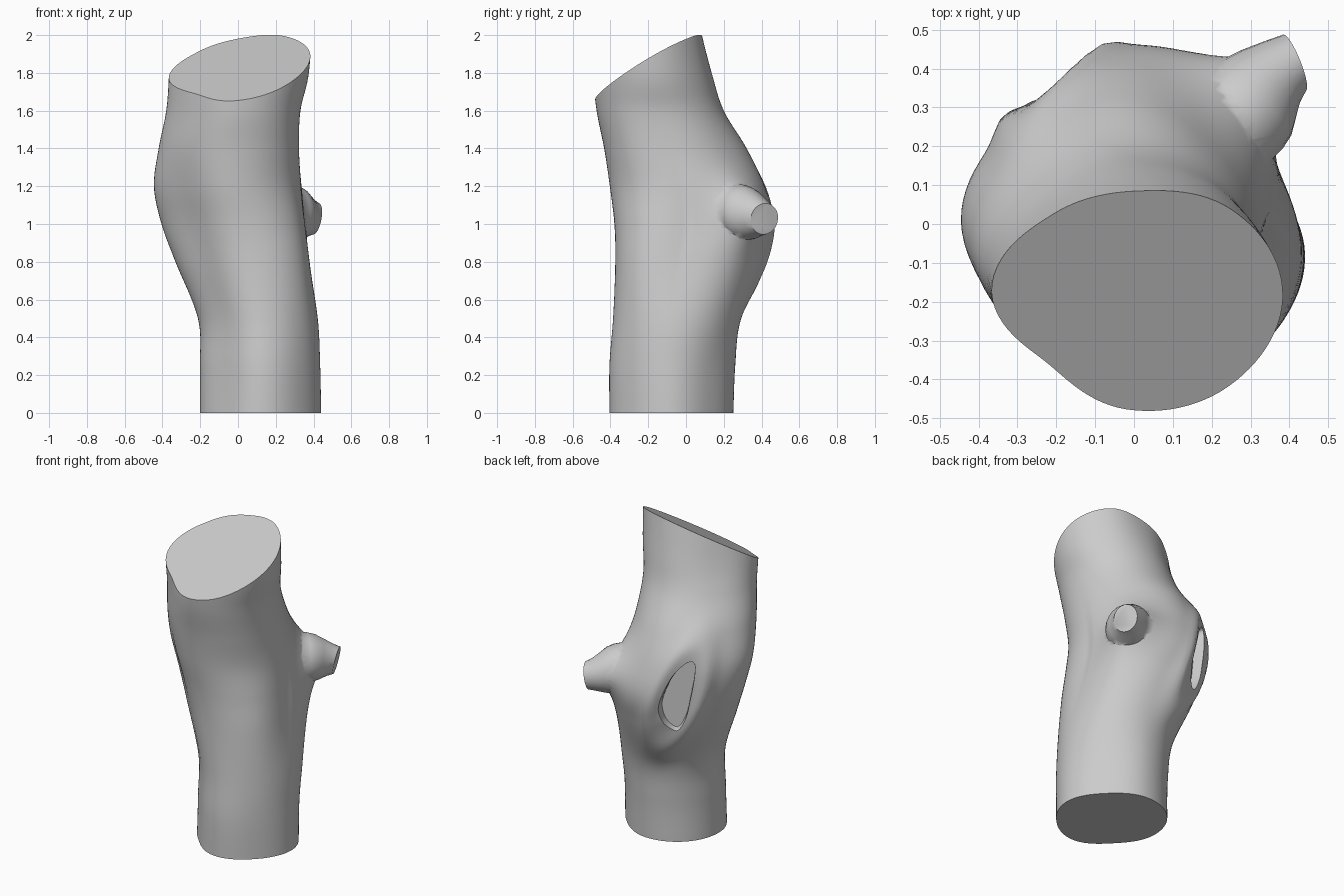
import bpy, bmesh, math
from mathutils import Vector

if "Cube" in bpy.data.objects:
    bpy.data.objects.remove(bpy.data.objects["Cube"])

# Trunk sections: z, centre x, centre y, then radius every 45 degrees from +x
SECTIONS = [
    (0.00, .12, -.075, .32, .295, .325, .335, .32, .29, .33, .315),
    (0.25, .12, -.07, .315, .30, .33, .335, .32, .285, .335, .32),
    (0.50, .105, -.05, .317, .325, .34, .34, .315, .285, .335, .335),
    (0.80, .035, .00, .34, .375, .405, .375, .365, .315, .37, .40),
    (1.00, -.01, .03, .355, .37, .422, .37, .395, .34, .405, .43),
    (1.20, -.05, .01, .38, .36, .40, .36, .395, .345, .41, .43),
    (1.40, -.05, -.05, .37, .35, .37, .345, .37, .335, .38, .41),
    (1.60, -.025, -.13, .355, .34, .33, .325, .355, .30, .34, .37),
    (1.80, .00, -.18, .375, .345, .315, .315, .365, .285, .31, .35),
    (2.15, .01, -.22, .39, .34, .26, .29, .36, .28, .29, .345),
]
SIDES, STEPS = 96, 9
FACING = math.radians(117)
OUT = Vector((math.cos(FACING), math.sin(FACING), 0))    # way the knot hollow faces
SIDE = Vector((-math.sin(FACING), math.cos(FACING), 0))  # across the hollow


def catmull(a, b, c, d, t):
    return b + .5 * t * (c - a + t * (2*a - 5*b + 4*c - d + t * (3*(b - c) + d - a)))


def section_at(i, t):
    n = len(SECTIONS) - 1
    rows = [SECTIONS[min(max(i + k, 0), n)] for k in (-1, 0, 1, 2)]
    return [catmull(*v, t) for v in zip(*rows)]


def surface_point(sec, ang):
    z, cx, cy, *r = sec
    f = ang / (math.pi / 4)
    k = int(f)
    rad = catmull(*[r[(k + j) % 8] for j in (-1, 0, 1, 2)], f - k)
    # flared foot of the branch
    q = math.hypot((ang - math.radians(44)) / .33, (z - 1.06) / .14)
    rad += .18 * math.exp(-q ** 1.3)
    # raised, rounded lip around the hollow
    p = Vector((cx + rad * math.cos(ang), cy + rad * math.sin(ang), z))
    d = p.dot(OUT)
    if d > 0:
        u = p.dot(SIDE) - (.0 + .3 * (z - 1.0))
        q = math.hypot(u / .10, (z - 1.0) / .24)
        lift = .03 * math.exp(-((q - 1.45) / .45) ** 2)
        if q < 2.2 and d + lift > .40:       # keep the lip fairly flat
            lift -= .6 * (d + lift - .40) * (1 - q / 2.2)
        p += OUT * lift
    return p


def loft(name, rings):
    bm = bmesh.new()
    vs = [[bm.verts.new(p) for p in ring] for ring in rings]
    n = len(vs[0])
    for a, b in zip(vs, vs[1:]):
        for i in range(n):
            bm.faces.new((a[i], a[(i + 1) % n], b[(i + 1) % n], b[i]))
    bm.faces.new(vs[0][::-1])
    bm.faces.new(vs[-1])
    bmesh.ops.recalc_face_normals(bm, faces=bm.faces)
    return bm, name


def to_object(bm, name):
    me = bpy.data.meshes.new(name)
    bm.to_mesh(me)
    bm.free()
    ob = bpy.data.objects.new(name, me)
    bpy.context.collection.objects.link(ob)
    return ob


def boolean(ob, other, op):
    m = ob.modifiers.new(op.lower(), 'BOOLEAN')
    m.operation, m.object, m.solver = op, other, 'EXACT'
    bpy.context.view_layer.objects.active = ob
    bpy.ops.object.modifier_apply(modifier=m.name)
    bpy.data.objects.remove(other)


# Trunk, with its top sawn off at a slant
rings = []
for i in range(len(SECTIONS) - 1):
    for s in range(STEPS + (i == len(SECTIONS) - 2)):
        sec = section_at(i, s / STEPS)
        rings.append([surface_point(sec, 2 * math.pi * k / SIDES) for k in range(SIDES)])
bm, name = loft("log_trunk", rings)
cut = bmesh.ops.bisect_plane(bm, geom=bm.verts[:] + bm.edges[:] + bm.faces[:],
                             plane_co=(0, 0, 1.932), plane_no=(-.16, -.58, 1),
                             clear_outer=True)
bmesh.ops.edgeloop_fill(bm, edges=[e for e in cut["geom_cut"]
                                   if isinstance(e, bmesh.types.BMEdge)])
bmesh.ops.recalc_face_normals(bm, faces=bm.faces)
trunk = to_object(bm, name)

# Branch stub: tapering tube that bends towards +x, with a flat, slightly drooping end
STUB = [(.25, .26, 1.065, .14, 45), (.285, .295, 1.06, .14, 45), (.315, .325, 1.053, .132, 43),
        (.345, .357, 1.042, .114, 38), (.38, .39, 1.033, .092, 30), (.413, .415, 1.027, .078, 22)]
rings = []
for i, (x, y, z, r, deg) in enumerate(STUB):
    a = math.radians(deg)
    across = Vector((-math.sin(a), math.cos(a), 0))
    up = Vector((math.cos(a) * .04 * i, math.sin(a) * .04 * i, 1.06))
    rings.append([Vector((x, y, z)) + r * (across * math.cos(t) + up * math.sin(t))
                  for t in (2 * math.pi * k / 24 for k in range(24))])
boolean(trunk, to_object(*loft("branch_stub", rings)), 'UNION')

# Knot hollow: teardrop pocket with a flat floor
DROP = [(-.015, .80), (-.07, .85), (-.095, .93), (-.085, 1.0), (-.05, 1.09), (-.005, 1.17),
        (.055, 1.23), (.09, 1.24), (.105, 1.21), (.095, 1.11), (.075, 1.0), (.055, .90), (.02, .82)]
n = len(DROP)
smooth = [[catmull(*[DROP[(i + k) % n][c] for k in (-1, 0, 1, 2)], t / 3) for c in (0, 1)]
          for i in range(n) for t in range(3)]
rings = []
for depth, grow in ((.34, .98), (.38, 1.02), (.42, 1.10), (.7, 1.8)):
    rings.append([OUT * depth + SIDE * u * grow
                  + Vector((0, 0, 1.0 + (z - 1.0) * grow)) for u, z in smooth])
cutter = to_object(*loft("hollow_cutter", rings))
cutter.hide_render = True
boolean(trunk, cutter, 'DIFFERENCE')

# Smooth bark, crisp saw cuts
bpy.ops.object.select_all(action='DESELECT')
trunk.select_set(True)
bpy.context.view_layer.objects.active = trunk
bpy.ops.object.shade_smooth_by_angle(angle=math.radians(50))
